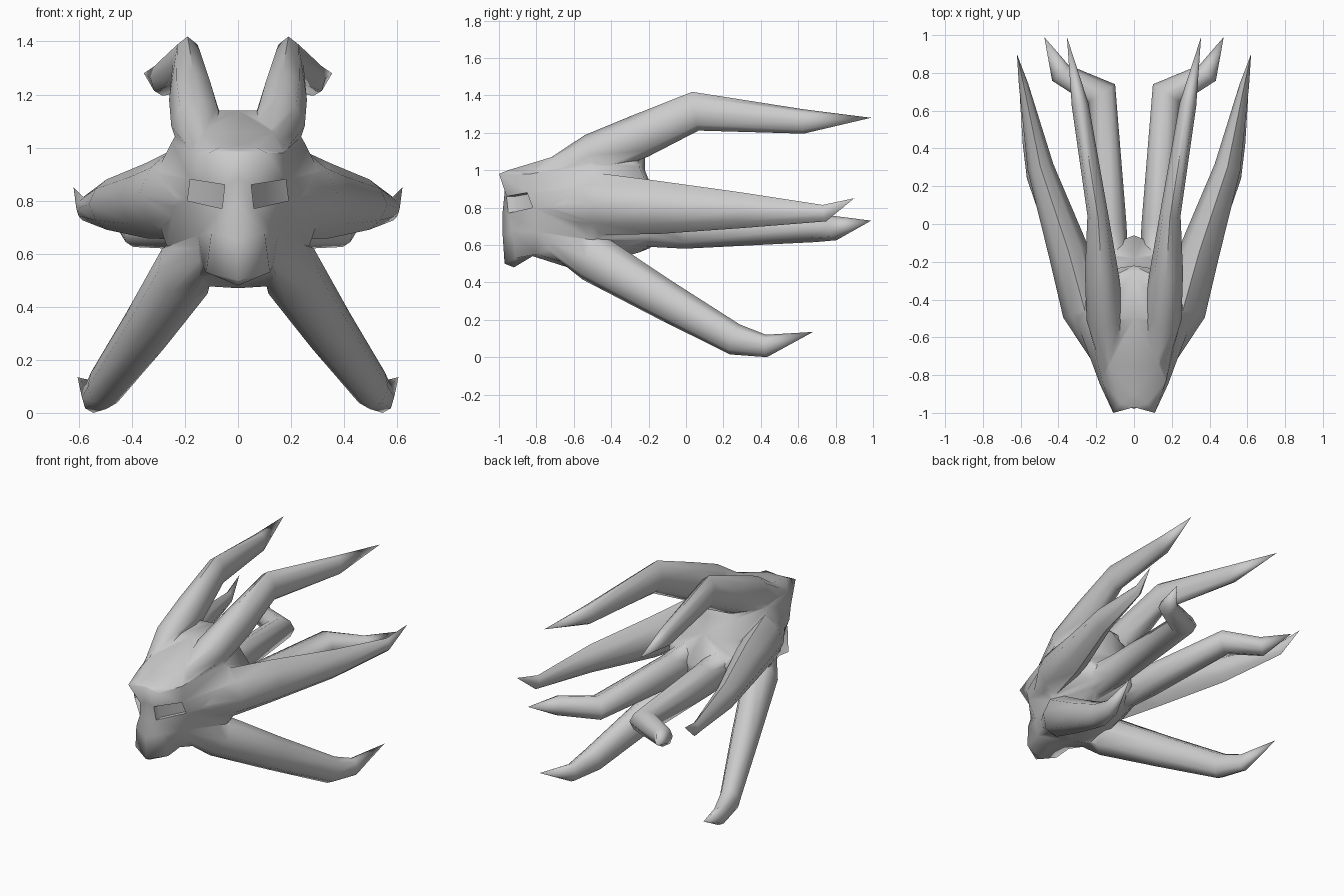
import bpy, bmesh, math
from mathutils import Vector

if "Cube" in bpy.data.objects:
    bpy.data.objects.remove(bpy.data.objects["Cube"])

skin = bpy.data.materials.new("grey skin")
skin.diffuse_color = (0.6, 0.6, 0.6, 1)
skin.use_nodes = True
skin.node_tree.nodes["Principled BSDF"].inputs["Base Color"].default_value = skin.diffuse_color


def finish(name, bm):
    """Turn a half-model bmesh into a mirrored object."""
    bmesh.ops.remove_doubles(bm, verts=bm.verts, dist=0.001)
    bmesh.ops.recalc_face_normals(bm, faces=bm.faces)
    me = bpy.data.meshes.new(name)
    bm.to_mesh(me)
    bm.free()
    me.materials.append(skin)
    ob = bpy.data.objects.new(name, me)
    bpy.context.collection.objects.link(ob)
    mod = ob.modifiers.new("Mirror", 'MIRROR')
    mod.merge_threshold = 0.002
    return ob


def tentacle(name, rings, sides=8, diag=1.0):
    """Loft ellipses (x, y, z, half width, half height); the last is the tip."""
    bm = bmesh.new()
    pts = [Vector(r[:3]) for r in rings]
    loops = []
    for i, r in enumerate(rings[:-1]):
        t = (pts[i + 1] - pts[i]).normalized()
        if i:
            t = (t + (pts[i] - pts[i - 1]).normalized()).normalized()
        u = t.cross(Vector((0, 0, 1))).normalized()
        v = u.cross(t)
        loop = []
        for k in range(sides):
            a, s = 2 * math.pi * k / sides, diag if k % 2 else 1
            loop.append(bm.verts.new(pts[i] + s * (u * r[3] * math.cos(a) + v * r[4] * math.sin(a))))
        loops.append(loop)
    tip = bm.verts.new(pts[-1])
    for k in range(sides):
        n = (k + 1) % sides
        for a, b in zip(loops, loops[1:]):
            bm.faces.new((a[k], a[n], b[n], b[k]))
        bm.faces.new((loops[-1][k], loops[-1][n], tip))
    bm.faces.new(loops[0])
    return finish(name, bm)


# Head: half grid, rows from crown to throat, columns from face to back
rows = [
    [(0, -.97, .99), (0, -.9, 1.01), (0, -.75, 1.06), (0, -.5, 1.14), (0, -.26, 1.14), (0, -.22, 1.1)],
    [(0, -.97, .99), (.07, -.95, 1.0), (.13, -.75, 1.06), (.18, -.5, 1.14), (.12, -.28, 1.14), (0, -.22, 1.1)],
    [(0, -.97, .98), (.11, -1, .98), (.17, -.83, .98), (.25, -.5, 1.02), (.19, -.25, 1.02), (0, -.22, 1.0)],
    [(0, -.97, .88), (.05, -.96, .86), (.18, -.85, .88), (.31, -.5, .9), (.23, -.2, .9), (0, -.18, .9)],
    [(0, -.98, .78), (.06, -.95, .77), (.19, -.82, .80), (.31, -.5, .75), (.23, -.15, .75), (0, -.06, .74)],
    [(0, -.98, .65), (.1, -.93, .68), (.15, -.8, .67), (.27, -.5, .63), (.18, -.15, .65), (0, -.06, .66)],
    [(0, -.97, .5), (.12, -.91, .53), (.13, -.8, .55), (.16, -.55, .48), (.12, -.25, .56), (0, -.2, .58)],
    [(0, -.97, .5), (0, -.92, .48), (0, -.82, .54), (0, -.6, .47), (0, -.3, .55), (0, -.2, .58)],
]
bm = bmesh.new()
grid = [[bm.verts.new(p) for p in row] for row in rows]
eye = None
for i in range(len(grid) - 1):
    for j in range(5):
        f = bm.faces.new((grid[i][j], grid[i][j + 1], grid[i + 1][j + 1], grid[i + 1][j]))
        if (i, j) == (3, 1):
            eye = f
# Sunken eye socket
bmesh.ops.inset_individual(bm, faces=[eye], thickness=.012)
for v in eye.verts:
    v.co.y += .05
head = finish("head", bm)

# Tentacle pairs
limbs = [
    tentacle("upper_tentacles", [
        (.11, -.83, .955, .04, .035), (.152, -.5, 1.08, .1, .115), (.172, -.25, 1.18, .088, .118),
        (.192, .05, 1.315, .055, .105), (.285, .63, 1.26, .045, .065), (.355, .99, 1.28)]),
    tentacle("side_tentacles", [
        (.16, -.75, .8, .04, .07), (.26, -.46, .82, .12, .165), (.345, -.15, .8, .108, .142),
        (.495, .3, .785, .07, .095), (.585, .74, .77, .025, .045), (.62, .9, .85)], diag=.88),
    tentacle("lower_tentacles", [
        (.1, -.76, .64, .03, .05), (.2, -.5, .535, .108, .133), (.35, -.12, .31, .088, .108),
        (.505, .26, .095, .065, .085), (.545, .43, .06, .045, .06), (.605, .68, .135)]),
    tentacle("inner_tentacles", [
        (.11, -.4, .72, .09, .12), (.125, 0, .69, .085, .11), (.175, .69, .69, .09, .075),
        (.39, .8, .69, .06, .065), (.475, .99, .73)]),
]

# Fuse the limbs into the head as one continuous skin
for limb in limbs:
    mod = head.modifiers.new("Fuse", 'BOOLEAN')
    mod.operation = 'UNION'
    mod.solver = 'EXACT'
    mod.use_self = True
    mod.object = limb
fused = bpy.data.meshes.new_from_object(head.evaluated_get(bpy.context.evaluated_depsgraph_get()))
head.modifiers.clear()
head.data = fused
head.name = "head_with_tentacles"
for limb in limbs:
    bpy.data.objects.remove(limb)

# Smooth skin with only the hard creases kept
bm = bmesh.new()
bm.from_mesh(fused)
bmesh.ops.remove_doubles(bm, verts=bm.verts, dist=0.004)
bm.to_mesh(fused)
bm.free()
bpy.ops.object.select_all(action='DESELECT')
head.select_set(True)
bpy.context.view_layer.objects.active = head
bpy.ops.object.shade_smooth_by_angle(angle=math.radians(65))
